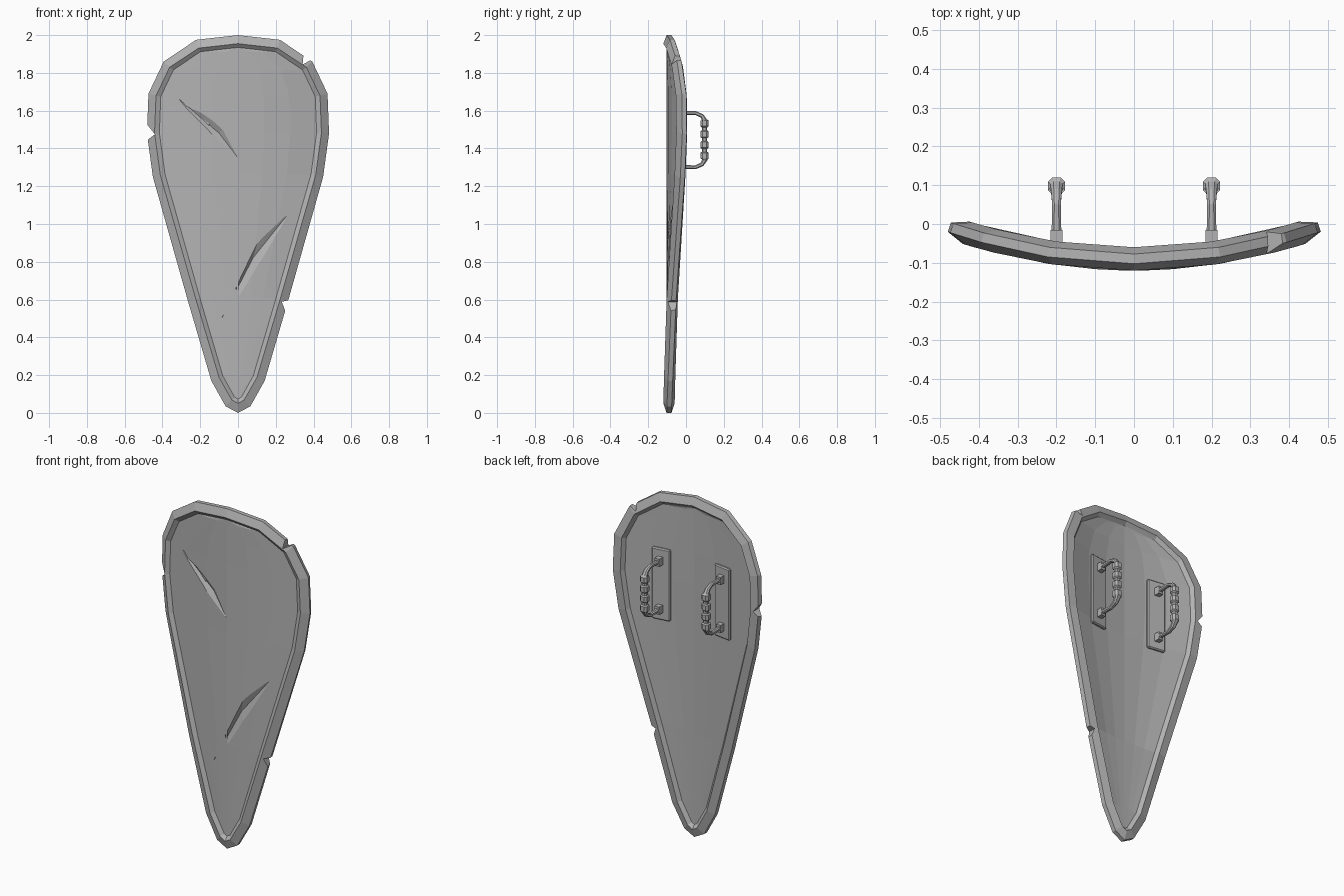
import bpy, bmesh, math
from mathutils import Vector

if "Cube" in bpy.data.objects:
    bpy.data.objects.remove(bpy.data.objects["Cube"], do_unlink=True)

grey = bpy.data.materials.new("plain grey")
grey.use_nodes = True
colour = (0.45, 0.45, 0.45, 1)
grey.diffuse_color = colour
grey.node_tree.nodes["Principled BSDF"].inputs["Base Color"].default_value = colour


def finish(name, bm):
    bmesh.ops.remove_doubles(bm, verts=bm.verts, dist=0.0005)
    bmesh.ops.recalc_face_normals(bm, faces=bm.faces)
    mesh = bpy.data.meshes.new(name)
    bm.to_mesh(mesh)
    bm.free()
    mesh.materials.append(grey)
    ob = bpy.data.objects.new(name, mesh)
    bpy.context.collection.objects.link(ob)
    return ob


def bend(x, z, depth):
    """Place a flat outline point on the curved body, offset along its normal."""
    normal = Vector((-0.72 * x, 1, 0)).normalized()
    return Vector((x, -0.09 + 0.36 * x * x, z)) + normal * depth


# Kite outline, mirrored, running clockwise from the top
half = [(0.22, 1.975), (0.39, 1.86), (0.47, 1.69), (0.478, 1.48), (0.447, 1.25),
        (0.262, 0.59), (0.14, 0.17), (0.065, 0.035)]
outline = [(0, 2)] + half + [(0, 0)] + [(-x, z) for x, z in reversed(half)]
count = len(outline)


def inset(distance):
    pts = [Vector(p) for p in outline]
    ring = []
    for i, p in enumerate(pts):
        a = (p - pts[i - 1]).normalized()
        b = (pts[(i + 1) % count] - p).normalized()
        na, nb = Vector((a.y, -a.x)), Vector((b.y, -b.x))
        ring.append(p + (na + nb) * distance / (1 + na.dot(nb)))
    return ring


# Shield body: raised bevelled rim around a thin curved panel
bm = bmesh.new()
section = [(0.065, -0.012), (0.045, -0.03), (0, -0.0125),
           (0, 0.0125), (0.045, 0.03), (0.065, 0.012)]
rings = [[bm.verts.new(bend(p.x, p.y, d)) for p in inset(w)] for w, d in section]
for r0, r1 in zip(rings, rings[1:]):
    for i in range(count):
        j = (i + 1) % count
        bm.faces.new((r0[i], r0[j], r1[j], r1[i]))
inner = inset(0.065)
columns = 6
for depth in (-0.012, 0.012):
    rows = []
    for i in range(count // 2 + 1):
        p = inner[i]
        steps = [2 * k / columns - 1 for k in range(columns + 1)]
        if i in (0, count // 2):
            rows.append([bm.verts.new(bend(0, p.y, depth))] * (columns + 1))
        else:
            rows.append([bm.verts.new(bend(p.x * s, p.y, depth)) for s in steps])
    for r0, r1 in zip(rows, rows[1:]):
        for k in range(columns):
            corners = list(dict.fromkeys((r0[k], r0[k + 1], r1[k + 1], r1[k])))
            bm.faces.new(corners)
shield = finish("shield_body", bm)


def cut(bm):
    cutter = finish("cutter", bm)
    cutter.hide_render = True
    mod = shield.modifiers.new("cut", "BOOLEAN")
    mod.operation, mod.solver, mod.object = "DIFFERENCE", "EXACT", cutter
    bpy.context.view_layer.objects.active = shield
    bpy.ops.object.modifier_apply(modifier=mod.name)
    bpy.data.objects.remove(cutter, do_unlink=True)


# Chips in the rim: wedges cut through the edge
chips = [[(0.342, 1.845), (0.35, 1.93), (0.42, 1.885)],
         [(-0.44, 1.475), (-0.5, 1.55), (-0.5, 1.43)],
         [(0.232, 0.588), (0.32, 0.61), (0.265, 0.5)]]
for wedge in chips:
    bm = bmesh.new()
    face = bm.faces.new([bm.verts.new((x, -0.3, z)) for x, z in wedge])
    out = bmesh.ops.extrude_face_region(bm, geom=[face])["geom"]
    bmesh.ops.translate(bm, vec=(0, 0.6, 0),
                        verts=[v for v in out if isinstance(v, bmesh.types.BMVert)])
    cut(bm)

# Slashes in the front: tapered V-shaped grooves (two ends, two sides, groove bottom)
slashes = [[(-0.32, 1.67), (0, 1.35), (-0.07, 1.51), (-0.19, 1.515), (-0.1, 1.48)],
           [(0.265, 1.055), (-0.095, 0.48), (0.11, 0.93), (0.11, 0.76), (0.08, 0.82)]]
for pts in slashes:
    bm = bmesh.new()
    a, b, u, l, d = [bm.verts.new(bend(x, z, h)) for (x, z), h in
                     zip(pts, (-0.012, -0.012, -0.02, -0.02, 0.007))]
    for end in (a, b):
        for p, q in ((u, l), (l, d), (d, u)):
            bm.faces.new((end, p, q))
    cut(bm)


def box(name, size, place, turn=0, bevel=0):
    bm = bmesh.new()
    bmesh.ops.create_cube(bm, size=1)
    bmesh.ops.scale(bm, vec=size, verts=bm.verts)
    if bevel:
        bmesh.ops.bevel(bm, geom=bm.edges[:], offset=bevel, segments=1, affect="EDGES")
    ob = finish(name, bm)
    ob.location = place
    ob.rotation_euler.z = turn
    return ob


# Handle path: y, z, half width, half thickness
arm = [(-0.04, 1.585, 0.013, 0.011), (0.05, 1.588, 0.011, 0.01),
       (0.085, 1.572, 0.014, 0.011), (0.098, 1.55, 0.016, 0.013)]
ridges = []
for k in range(4):
    z = 1.53 - k * 0.057
    ridges += [(0.098, z + 0.018, 0.022, 0.022), (0.098, z - 0.012, 0.022, 0.022),
               (0.098, z - 0.019, 0.015, 0.014), (0.098, z - 0.034, 0.015, 0.014)]
path = arm + ridges[:-2] + [(y, 2.888 - z, w, t) for y, z, w, t in reversed(arm)]


def handle(name, x):
    bm = bmesh.new()
    loops = []
    for i, (y, z, w, t) in enumerate(path):
        before, after = path[max(i - 1, 0)], path[min(i + 1, len(path) - 1)]
        along = Vector((0, after[0] - before[0], after[1] - before[1])).normalized()
        side, out = Vector((1, 0, 0)), Vector((0, -along.z, along.y))
        shape = [(1, 0.5), (0.5, 1), (-0.5, 1), (-1, 0.5),
                 (-1, -0.5), (-0.5, -1), (0.5, -1), (1, -0.5)]
        loops.append([bm.verts.new(Vector((x, y, z)) + side * w * a + out * t * b)
                      for a, b in shape])
    for r0, r1 in zip(loops, loops[1:]):
        for i in range(8):
            j = (i + 1) % 8
            bm.faces.new((r0[i], r0[j], r1[j], r1[i]))
    bm.faces.new(loops[0])
    bm.faces.new(loops[-1])
    finish(name, bm)


# Two handles, each with a backing plate and two feet
for label, s in (("left", 1), ("right", -1)):
    x = 0.2 * s
    handle(label + "_handle", x)
    box(label + "_handle_plate", (0.11, 0.025, 0.42), (x, -0.06, 1.444),
        math.atan(0.72 * x), 0.006)
    for part, z in (("upper", 1.585), ("lower", 1.303)):
        box(f"{label}_{part}_foot", (0.03, 0.05, 0.045), (x, -0.04, z))
